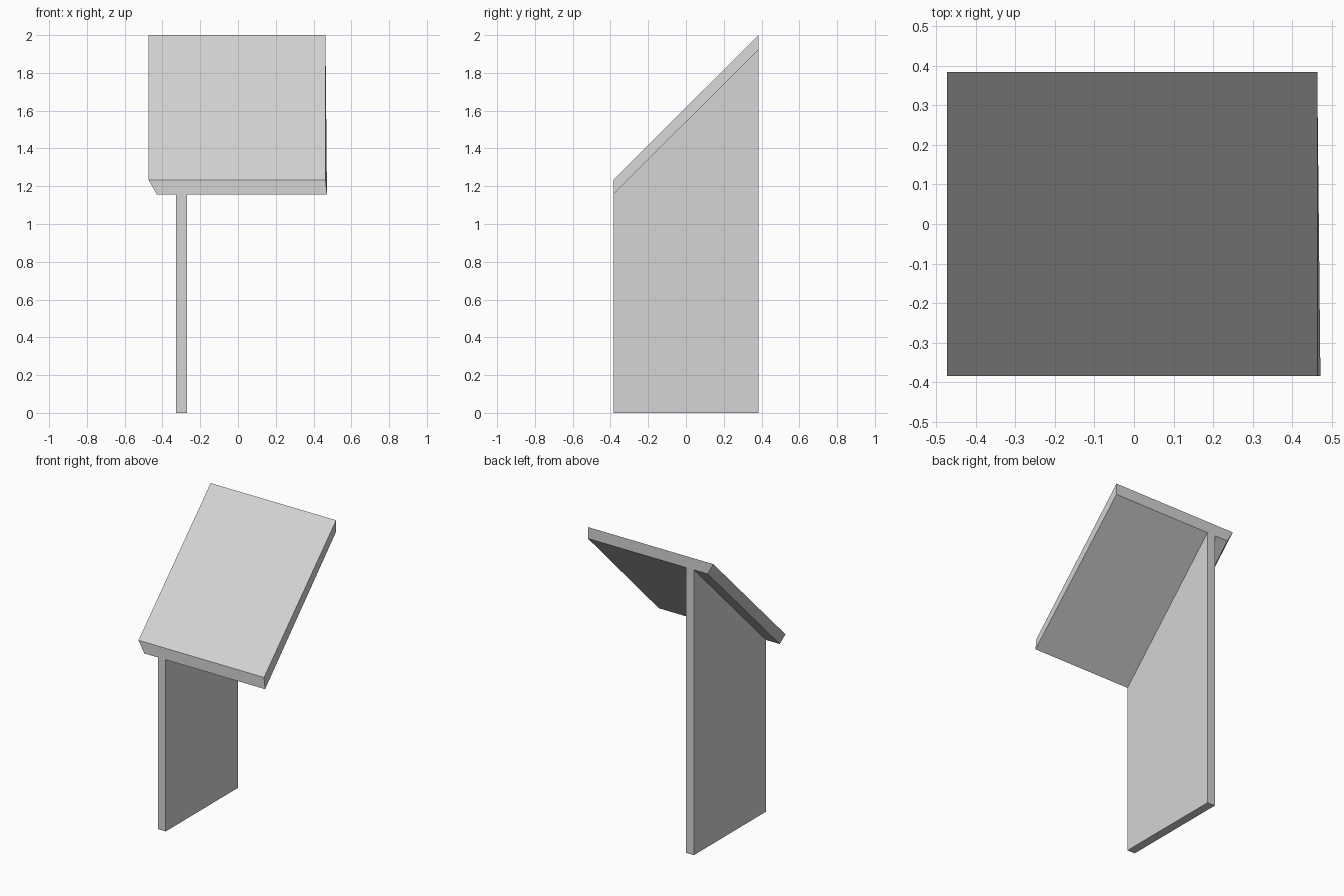
import bpy
import bmesh

cube = bpy.data.objects.get("Cube")
if cube:
    bpy.data.objects.remove(cube, do_unlink=True)

grey = bpy.data.materials.new("light_grey")
grey.use_nodes = True
grey.diffuse_color = (0.66, 0.66, 0.66, 1)
grey.node_tree.nodes["Principled BSDF"].inputs["Base Color"].default_value = grey.diffuse_color

FRONT, BACK = -0.384, 0.384
UNDER_FRONT, UNDER_BACK = 1.157, 1.923   # sloping underside heights
THICK = 0.077                            # vertical thickness of the panel


def block(name, front, back):
    """Solid between a front and a back quad, each a loop of (x, z) corners."""
    bm = bmesh.new()
    f = [bm.verts.new((x, FRONT, z)) for x, z in front]
    b = [bm.verts.new((x, BACK, z)) for x, z in back]
    bm.faces.new(f)
    bm.faces.new(b[::-1])
    for i in range(4):
        j = (i + 1) % 4
        bm.faces.new((f[i], b[i], b[j], f[j]))
    bmesh.ops.recalc_face_normals(bm, faces=bm.faces)
    mesh = bpy.data.meshes.new(name)
    bm.to_mesh(mesh)
    bm.free()
    mesh.materials.append(grey)
    obj = bpy.data.objects.new(name, mesh)
    bpy.context.scene.collection.objects.link(obj)
    return obj


def panel_end(under, right):
    """Panel section: left edge undercut, right edge nearly square."""
    top = under + THICK
    return [(-0.43, under), (right, under), (0.463, top), (-0.473, top)]


def wall_end(top):
    return [(-0.328, 0), (-0.27, 0), (-0.27, top), (-0.328, top)]


# Tilted panel on top
block("sloped_panel", panel_end(UNDER_FRONT, 0.471), panel_end(UNDER_BACK, 0.463))

# Thin upright wall, cut to meet the underside of the panel
block("support_wall", wall_end(UNDER_FRONT), wall_end(UNDER_BACK))
